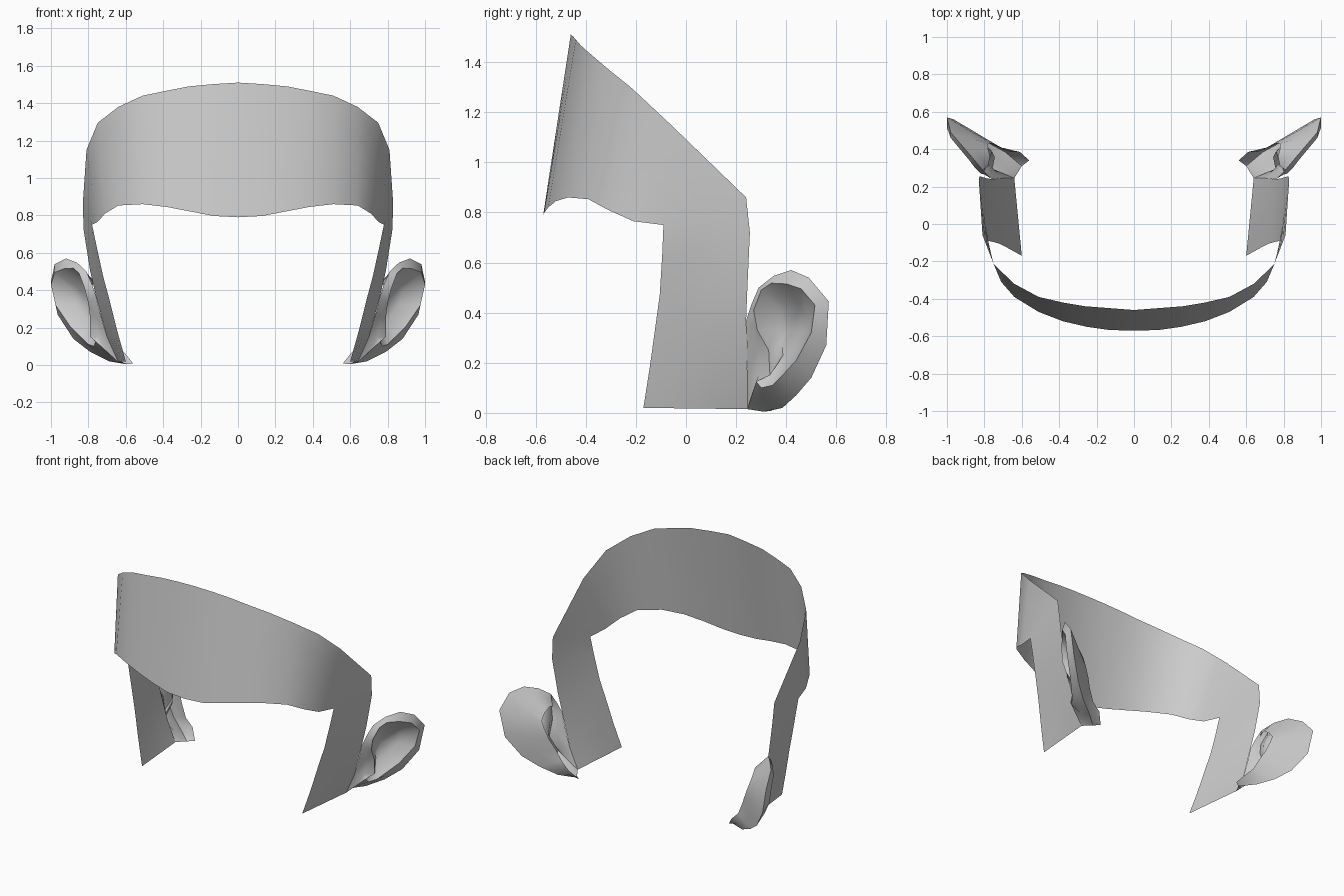
import bpy, bmesh, math
from mathutils import Vector


def loft(bm, a, b, steps=1, closed=False):
    # Quad strips between two rails of equal length
    rows = [[bm.verts.new(Vector(p).lerp(Vector(q), i / steps)) for p, q in zip(a, b)]
            for i in range(steps + 1)]
    n = len(a)
    for r, s in zip(rows, rows[1:]):
        for i in range(n if closed else n - 1):
            j = (i + 1) % n
            bm.faces.new((r[i], r[j], s[j], s[i]))
    return rows[-1]


def finish(bm, name):
    # Weld, mirror across x and smooth
    bmesh.ops.remove_doubles(bm, verts=bm.verts, dist=0.0005)
    bmesh.ops.recalc_face_normals(bm, faces=bm.faces)
    me = bpy.data.meshes.new(name)
    bm.to_mesh(me)
    bm.free()
    ob = bpy.data.objects.new(name, me)
    bpy.context.collection.objects.link(ob)
    mod = ob.modifiers.new("mirror", 'MIRROR')
    mod.use_clip = True
    bpy.ops.object.select_all(action='DESELECT')
    ob.select_set(True)
    bpy.context.view_layer.objects.active = ob
    bpy.ops.object.shade_smooth_by_angle(angle=math.radians(50))


# Forehead band: upper and lower edges from the centre to the temple
band_top = [(0, -.46, 1.51), (.13, -.45, 1.502), (.26, -.44, 1.49), (.38, -.42, 1.467),
            (.51, -.39, 1.44), (.64, -.32, 1.38), (.75, -.215, 1.295),
            (.81, -.06, 1.15), (.83, .24, .86)]
band_low = [(0, -.57, .79), (.13, -.567, .797), (.25, -.55, .82), (.38, -.52, .845),
            (.51, -.47, .86), (.64, -.39, .853), (.71, -.31, .81),
            (.752, -.21, .765), (.78, -.09, .75)]
bm = bmesh.new()
loft(bm, band_top, band_low, 4)

# Sideburn panel: front and back edges going down from the temple
side_front = [(.78, -.09, .75), (.755, -.095, .63), (.72, -.105, .47), (.69, -.12, .36),
              (.645, -.145, .18), (.60, -.17, .02)]
side_back = [(.83, .24, .86), (.825, .255, .72), (.79, .245, .50), (.76, .24, .37),
             (.70, .245, .15), (.64, .245, .015)]
loft(bm, side_front, side_back, 4)
finish(bm, "forehead_and_sideburns")

# Ear: outer rim, from the lobe up the front, over the top and down the back
outer = [(.64, .245, .015), (.70, .245, .15), (.735, .243, .27), (.76, .24, .37),
         (.78, .26, .43), (.81, .29, .50), (.86, .35, .547), (.92, .42, .57),
         (.98, .49, .54), (1.0, .57, .445), (.965, .56, .27), (.88, .50, .14),
         (.79, .44, .07), (.69, .385, .02), (.60, .31, .005)]
# Front lip of the ear, including the small flap by the cheek
inner = [(.76, .28, .125), (.79, .335, .15), (.79, .33, .25), (.80, .285, .33),
         (.82, .27, .41), (.85, .30, .49), (.88, .34, .518), (.93, .40, .515),
         (.98, .46, .495), (1.0, .515, .43), (.975, .50, .32), (.90, .44, .21),
         (.84, .385, .15), (.80, .345, .11), (.77, .30, .10)]
# Head-side edge of the back surface
back = [(.78, .31, .43), (.77, .36, .45), (.78, .40, .42), (.78, .43, .38),
        (.76, .43, .33), (.73, .42, .26), (.70, .40, .20), (.66, .385, .12),
        (.61, .385, .07), (.56, .34, .008)]
bm = bmesh.new()
loft(bm, outer, inner, 2, True)
centre = Vector((.78, .41, .33))
bowl = [Vector(p).lerp(centre, .45) + Vector((-.025, .02, 0)) for p in inner]
ring = loft(bm, inner, bowl, 1, True)
tip = bm.verts.new(centre)
for i, v in enumerate(ring):
    bm.faces.new((v, ring[(i + 1) % len(ring)], tip))
loft(bm, outer[5:], back, 2)
finish(bm, "ears")
